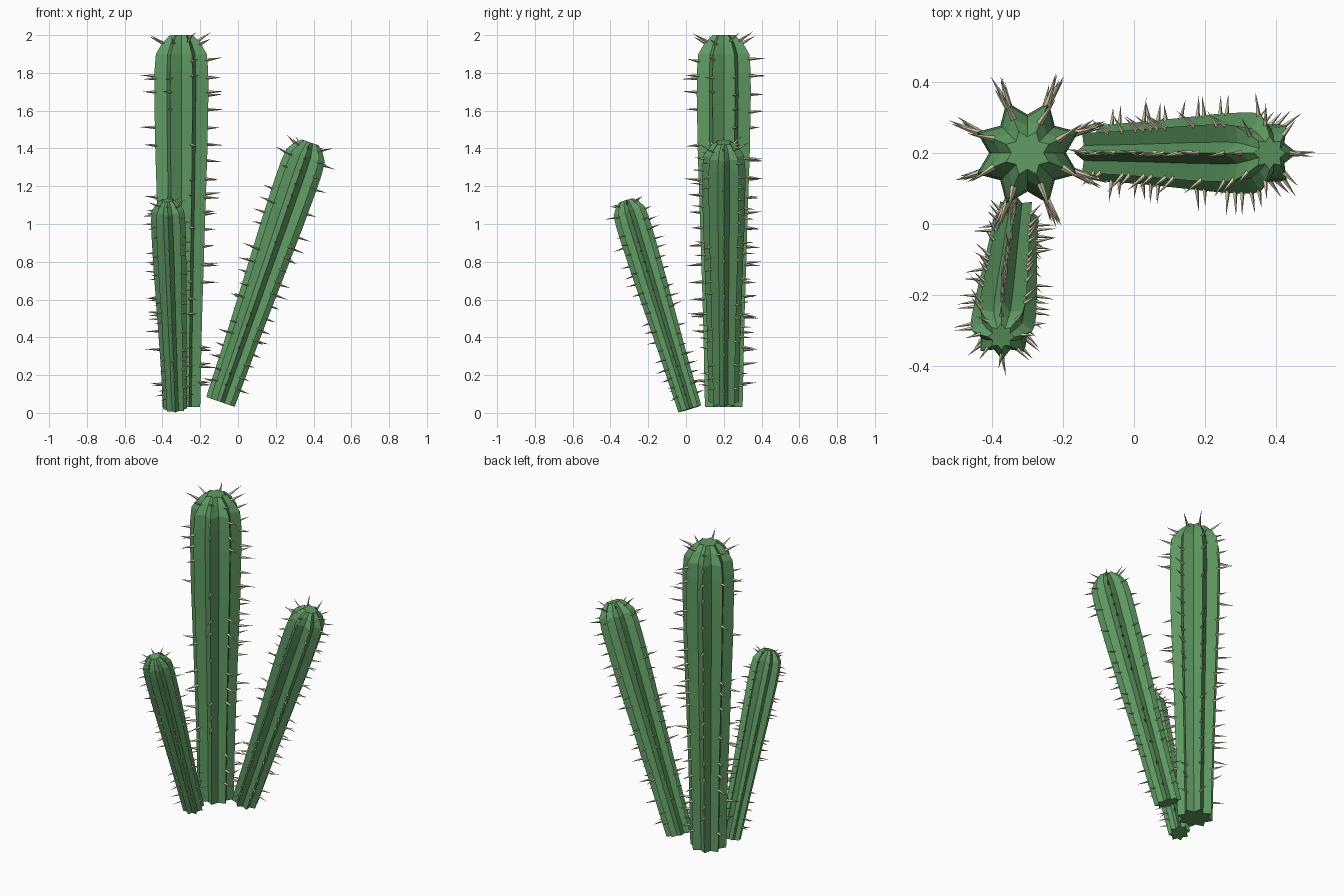
import bpy, bmesh, math, random
from mathutils import Vector, Matrix

if "Cube" in bpy.data.objects:
    bpy.data.objects.remove(bpy.data.objects["Cube"])

random.seed(4)
RIBS = 8
VALLEY = 0.7
HEIGHT = 1.97
# (height, rib radius) of the full-size stem
PROFILE = [(0, .108), (.45, .118), (.9, .133), (1.35, .149), (1.65, .155),
           (1.78, .154), (1.87, .146), (1.93, .108), (1.97, .065)]


def material(name, color):
    m = bpy.data.materials.new(name)
    m.diffuse_color = color
    m.use_nodes = True
    m.node_tree.nodes["Principled BSDF"].inputs["Base Color"].default_value = m.diffuse_color
    return m


GREEN = material("cactus_green", (.115, .33, .125, 1))
BEIGE = material("spine_beige", (.62, .55, .38, 1))


def radius_at(z):
    """Rib radius and profile slope at a height."""
    for (z0, r0), (z1, r1) in zip(PROFILE, PROFILE[1:]):
        if z <= z1:
            return r0 + (r1 - r0) * (z - z0) / (z1 - z0), (r1 - r0) / (z1 - z0)
    return PROFILE[-1][1], 0


def finish(bm, name, mat, matrix):
    bmesh.ops.recalc_face_normals(bm, faces=bm.faces)
    bm.transform(matrix)
    mesh = bpy.data.meshes.new(name)
    bm.to_mesh(mesh)
    bm.free()
    mesh.materials.append(mat)
    ob = bpy.data.objects.new(name, mesh)
    bpy.context.collection.objects.link(ob)


def cactus(name, base, top, twist):
    base, top = Vector(base), Vector(top)
    axis = top - base
    rot = Vector((0, 0, 1)).rotation_difference(axis).to_matrix().to_4x4()
    place = (Matrix.Translation(base) @ rot @ Matrix.Rotation(twist, 4, 'Z')
             @ Matrix.Scale(axis.length / HEIGHT, 4))

    # ribbed stem: star-shaped rings joined upwards
    bm = bmesh.new()
    n = RIBS * 2
    rings = []
    for z, r in PROFILE:
        ring = []
        for i in range(n):
            a = math.pi * i / RIBS
            k = r if i % 2 == 0 else r * VALLEY
            ring.append(bm.verts.new((k * math.cos(a), k * math.sin(a), z)))
        rings.append(ring)
    for lo, hi in zip(rings, rings[1:]):
        for i in range(n):
            j = (i + 1) % n
            bm.faces.new((lo[i], lo[j], hi[j], hi[i]))
    for ring, z in ((rings[0], 0), (rings[-1], HEIGHT)):
        c = bm.verts.new((0, 0, z))
        for i in range(n):
            bm.faces.new((ring[i], ring[(i + 1) % n], c))
    finish(bm, name + "_stem", GREEN, place)

    # spines: small cones scattered along each rib
    bm = bmesh.new()
    for k in range(RIBS):
        a = k * 2 * math.pi / RIBS
        for row in range(21):
            if row < 20 and random.random() > .66:
                continue
            z = .13 + row * .09 + random.uniform(-.01, .01)
            r, slope = radius_at(z)
            d = Vector((1, random.uniform(-.22, .22),
                        min(.5, max(0, -slope)) + random.uniform(-.1, .1)))
            d.normalize()
            length = random.uniform(.065, .1)
            m = (Matrix.Rotation(a, 4, 'Z')
                 @ Matrix.Translation(Vector((r - .008, 0, z)) + d * length / 2)
                 @ d.to_track_quat('Z', 'Y').to_matrix().to_4x4())
            bmesh.ops.create_cone(bm, cap_ends=True, segments=4, radius1=.0095,
                                  radius2=0, depth=length, matrix=m)
    finish(bm, name + "_spines", BEIGE, place)


cactus("tall_cactus", (-.30, .20, .03), (-.30, .20, 2.0), math.pi / 8)
cactus("right_cactus", (-.093, .20, .058), (.382, .20, 1.432), 0)
cactus("front_cactus", (-.332, .02, .021), (-.374, -.318, 1.125), 0)
